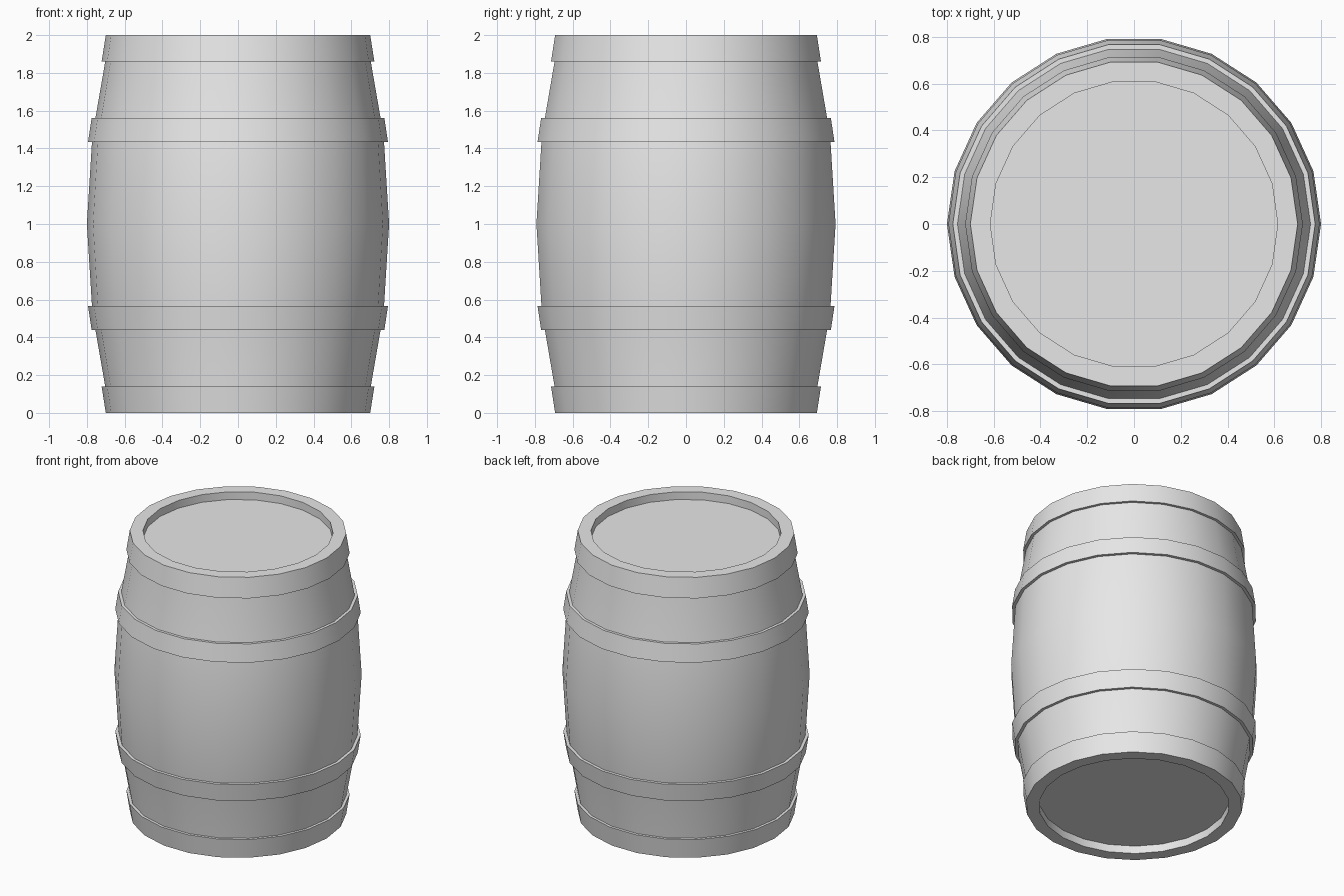
import bpy
import bmesh
from math import cos, sin, tau, radians

SIDES = 22

cube = bpy.data.objects.get("Cube")
if cube:
    bpy.data.objects.remove(cube, do_unlink=True)

grey = bpy.data.materials.new("plain_grey")
grey.use_nodes = True
grey.diffuse_color = (0.8, 0.8, 0.8, 1)
grey.node_tree.nodes["Principled BSDF"].inputs["Base Color"].default_value = (0.8, 0.8, 0.8, 1)


def lathe(name, profile, closed=False):
    """Spin (radius, height) points around z; open profiles get end caps."""
    bm = bmesh.new()
    rings = [[bm.verts.new((r * cos(tau * i / SIDES), r * sin(tau * i / SIDES), z))
              for i in range(SIDES)] for r, z in profile]
    pairs = list(zip(rings, rings[1:]))
    if closed:
        pairs.append((rings[-1], rings[0]))
    else:
        bm.faces.new(rings[0])
        bm.faces.new(rings[-1])
    for low, high in pairs:
        for i in range(SIDES):
            j = (i + 1) % SIDES
            bm.faces.new((low[i], low[j], high[j], high[i]))
    bmesh.ops.recalc_face_normals(bm, faces=bm.faces)
    mesh = bpy.data.meshes.new(name)
    bm.to_mesh(mesh)
    bm.free()
    mesh.materials.append(grey)
    obj = bpy.data.objects.new(name, mesh)
    bpy.context.collection.objects.link(obj)
    bpy.ops.object.select_all(action="DESELECT")
    obj.select_set(True)
    bpy.context.view_layer.objects.active = obj
    bpy.ops.object.shade_smooth_by_angle(angle=radians(30))
    return obj


def flip(profile):
    """Mirror a profile about the middle height."""
    return [(r, 2 - z) for r, z in profile]


# Bulging body with a recessed head at each end
half = [(0.615, 0.055), (0.615, 0), (0.69, 0), (0.703, 0.14), (0.755, 0.44), (0.773, 0.565)]
lathe("barrel_body", half + [(0.8, 1)] + flip(half)[::-1])

# Hoops: flared bands, mirrored to the upper half
end_hoop = [(0.65, 0), (0.7, 0), (0.722, 0.14), (0.68, 0.14)]
middle_hoop = [(0.73, 0.44), (0.775, 0.44), (0.794, 0.565), (0.74, 0.565)]
for label, hoop in (("end_hoop", end_hoop), ("middle_hoop", middle_hoop)):
    lathe("lower_" + label, hoop, closed=True)
    lathe("upper_" + label, flip(hoop), closed=True)
